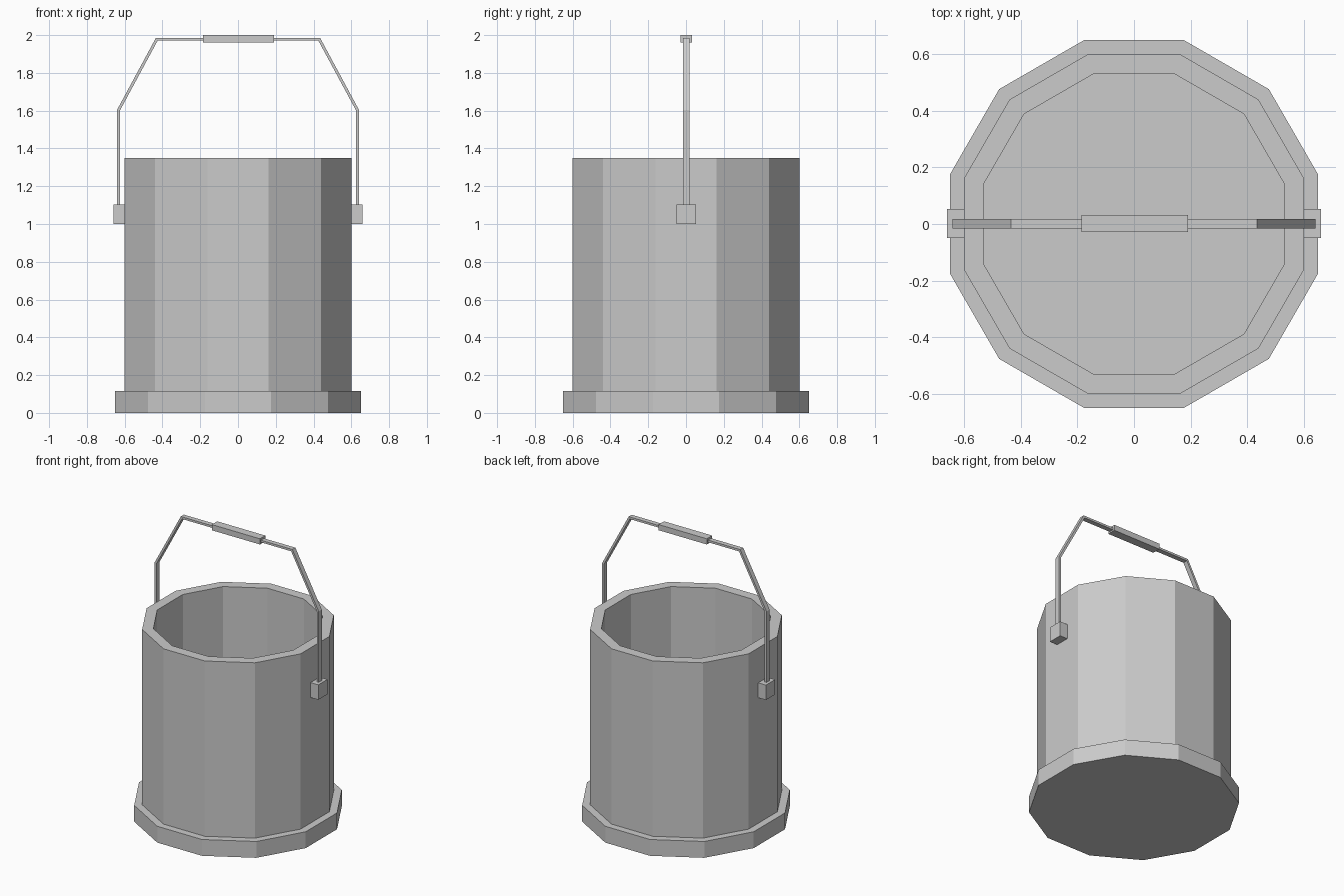
import bpy, bmesh, math

if "Cube" in bpy.data.objects:
    bpy.data.objects.remove(bpy.data.objects["Cube"])

SIDES = 12


def finish(name, bm):
    bmesh.ops.recalc_face_normals(bm, faces=bm.faces)
    me = bpy.data.meshes.new(name)
    bm.to_mesh(me)
    bm.free()
    ob = bpy.data.objects.new(name, me)
    bpy.context.collection.objects.link(ob)
    return ob


def ring(bm, apothem, z):
    r = apothem / math.cos(math.pi / SIDES)
    angles = [2 * math.pi * (i + 0.5) / SIDES for i in range(SIDES)]
    return [bm.verts.new((r * math.cos(a), r * math.sin(a), z)) for a in angles]


def lathe(name, profile):
    """Faceted vessel: quads between rings, first and last ring capped."""
    bm = bmesh.new()
    rings = [ring(bm, a, z) for a, z in profile]
    for lo, hi in zip(rings, rings[1:]):
        for i in range(SIDES):
            j = (i + 1) % SIDES
            bm.faces.new((lo[i], lo[j], hi[j], hi[i]))
    bm.faces.new(rings[0])
    bm.faces.new(rings[-1])
    return finish(name, bm)


def box(name, center, size):
    bm = bmesh.new()
    bmesh.ops.create_cube(bm, size=1)
    bmesh.ops.scale(bm, vec=size, verts=bm.verts)
    bmesh.ops.translate(bm, vec=center, verts=bm.verts)
    return finish(name, bm)


# Pail with wide foot band and hollow interior
lathe("bucket_body", [(0.65, 0), (0.65, 0.115), (0.60, 0.115),
                      (0.60, 1.35), (0.53, 1.35), (0.53, 0.115)])

# Side lugs holding the handle
for side, name in ((-1, "left_lug"), (1, "right_lug")):
    box(name, (side * 0.625, 0.002, 1.052), (0.07, 0.102, 0.105))

# Bent flat strap handle
half = [(0.633, 1.09), (0.633, 1.602), (0.43, 1.978)]
path = [(-x, z) for x, z in half] + half[::-1]
bm = bmesh.new()
pairs = [[bm.verts.new((x, y, z)) for y in (-0.016, 0.018)] for x, z in path]
for a, b in zip(pairs, pairs[1:]):
    bm.faces.new((a[0], a[1], b[1], b[0]))
handle = finish("handle_strap", bm)
mod = handle.modifiers.new("thickness", "SOLIDIFY")
mod.thickness = 0.015
mod.offset = 0
mod.use_even_offset = True

# Hand grip
box("handle_grip", (0.003, 0.002, 1.98), (0.375, 0.06, 0.04))
